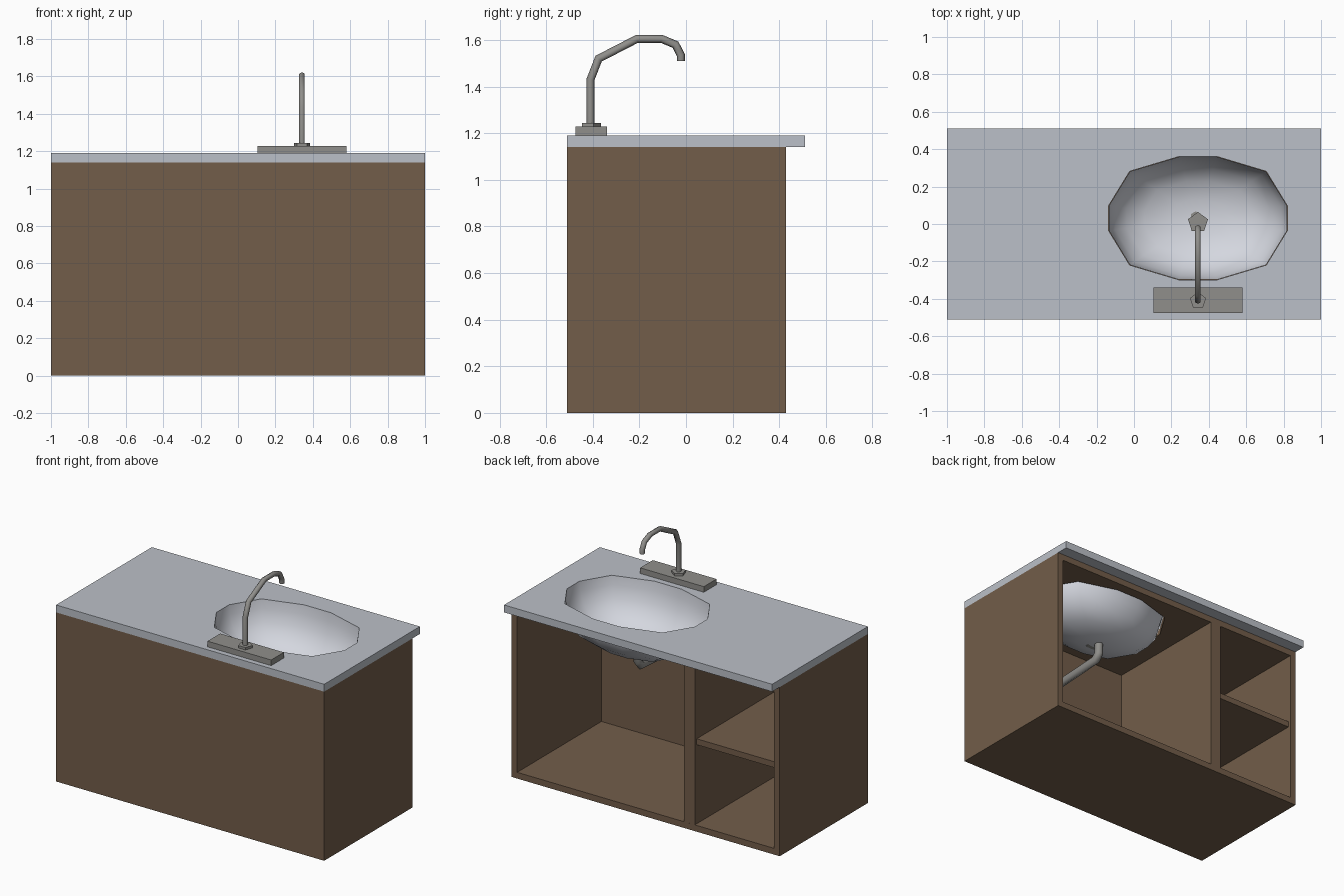
import bpy, bmesh, math
from mathutils import Vector

cube = bpy.data.objects.get("Cube")
if cube:
    bpy.data.objects.remove(cube, do_unlink=True)


def material(name, rgb):
    m = bpy.data.materials.new(name)
    m.use_nodes = True
    m.diffuse_color = (*rgb, 1)
    m.node_tree.nodes["Principled BSDF"].inputs["Base Color"].default_value = (*rgb, 1)
    return m


WOOD = material("brown wood", (0.17, 0.11, 0.068))
STONE = material("pale grey stone", (0.50, 0.53, 0.58))
CERAMIC = material("white ceramic", (0.66, 0.68, 0.74))
METAL = material("grey metal", (0.28, 0.275, 0.26))


def add_mesh(name, bm, mat):
    mesh = bpy.data.meshes.new(name)
    bm.to_mesh(mesh)
    bm.free()
    mesh.materials.append(mat)
    ob = bpy.data.objects.new(name, mesh)
    bpy.context.collection.objects.link(ob)
    return ob


def box(name, x, y, z, mat):
    bm = bmesh.new()
    bmesh.ops.create_cube(bm, size=1)
    for v in bm.verts:
        v.co = [(r[0] + r[1]) / 2 + c * (r[1] - r[0]) for c, r in zip(v.co, (x, y, z))]
    return add_mesh(name, bm, mat)


def loft(bm, rings):
    loops = [[bm.verts.new(p) for p in ring] for ring in rings]
    for a, b in zip(loops, loops[1:]):
        for i in range(len(a)):
            j = (i + 1) % len(a)
            bm.faces.new((a[i], a[j], b[j], b[i]))
    return loops


def smooth(ob, degrees):
    bpy.ops.object.select_all(action='DESELECT')
    ob.select_set(True)
    bpy.context.view_layer.objects.active = ob
    bpy.ops.object.shade_smooth_by_angle(angle=math.radians(degrees))


def pentagon(name, centre, radius, height):
    bm = bmesh.new()
    x, y, z = centre
    rings = [[(x + radius * math.sin(i * math.tau / 5), y + radius * math.cos(i * math.tau / 5), h)
              for i in range(5)] for h in (z, z + height)]
    for loop in loft(bm, rings):
        bm.faces.new(loop)
    bmesh.ops.recalc_face_normals(bm, faces=bm.faces)
    return add_mesh(name, bm, METAL)


def tube(name, path, radius, sides=6):
    # sweep a polygon along a path lying in a plane of constant x
    pts = [Vector(p) for p in path]
    rings = []
    for i, p in enumerate(pts):
        before = (p - pts[i - 1]).normalized() if i else None
        after = (pts[i + 1] - p).normalized() if i + 1 < len(pts) else None
        t = ((before or after) + (after or before)).normalized()
        side = Vector((1, 0, 0))
        up = t.cross(side)
        stretch = 1 / max(0.5, t.dot(after or before))
        rings.append([p + radius * (side * math.sin(k * math.tau / sides)
                                    + up * stretch * math.cos(k * math.tau / sides))
                      for k in range(sides)])
    bm = bmesh.new()
    loops = loft(bm, rings)
    bm.faces.new(loops[0])
    bm.faces.new(loops[-1])
    bmesh.ops.recalc_face_normals(bm, faces=bm.faces)
    smooth(add_mesh(name, bm, METAL), 65)


# Cabinet carcass, open at the rear
T, TOP, FRONT, REAR = 0.042, 1.14, -0.51, 0.43
box("cabinet_front", (-1, 1), (FRONT, FRONT + T), (0, TOP), WOOD)
inside = (FRONT + T, REAR)
box("cabinet_left_side", (1 - T, 1), inside, (0, TOP), WOOD)
box("cabinet_right_side", (-1, -1 + T), inside, (0, TOP), WOOD)
box("cabinet_floor", (-1 + T, 1 - T), inside, (0, T), WOOD)
ceiling = box("cabinet_ceiling", (-1 + T, 1 - T), inside, (TOP - T, TOP), WOOD)
box("divider", (-0.367, -0.287), inside, (T, TOP - T), WOOD)
box("shelf", (-1 + T, -0.367), (FRONT + T, REAR - 0.02), (0.575, 0.615), WOOD)
counter = box("countertop", (-1, 1), (-0.51, 0.51), (TOP, 1.19), STONE)

# Twelve-sided oval basin
CX, CY = 0.342, 0.031
quarter = [(0.476, 0.067), (0.364, 0.25), (0.10, 0.329)]
half = quarter + [(-x, y) for x, y in reversed(quarter)]
outline = half + [(-x, -y) for x, y in half]


def oval(scale, z):
    return [(CX + x * scale, CY + y * scale, z) for x, y in outline]


bm = bmesh.new()
profile = [(1, 1.188), (0.985, 1.13), (0.93, 1.05), (0.80, 0.97), (0.60, 0.915), (0.3, 0.882)]
loops = loft(bm, [oval(s, z) for s, z in profile])
bottom = bm.verts.new((CX, CY, 0.875))
for a, b in zip(loops[-1], loops[-1][1:] + loops[-1][:1]):
    bm.faces.new((a, b, bottom))
bmesh.ops.recalc_face_normals(bm, faces=bm.faces)
if bottom.normal.z < 0:
    bmesh.ops.reverse_faces(bm, faces=bm.faces)
smooth(add_mesh("basin", bm, CERAMIC), 60)

# Basin opening through the countertop and the cabinet ceiling
bm = bmesh.new()
for loop in loft(bm, [oval(1.003, 1.0), oval(1.003, 1.3)]):
    bm.faces.new(loop)
bmesh.ops.recalc_face_normals(bm, faces=bm.faces)
cutter = add_mesh("basin_cutter", bm, STONE)
for ob in (counter, ceiling):
    mod = ob.modifiers.new("basin_opening", 'BOOLEAN')
    mod.operation = 'DIFFERENCE'
    mod.solver = 'EXACT'
    mod.object = cutter
    bpy.ops.object.select_all(action='DESELECT')
    bpy.context.view_layer.objects.active = ob
    ob.select_set(True)
    bpy.ops.object.modifier_apply(modifier=mod.name)
bpy.data.objects.remove(cutter, do_unlink=True)

# Tap
FY = -0.41
box("tap_base", (0.105, 0.58), (-0.475, -0.34), (1.19, 1.228), METAL)
pentagon("tap_collar", (CX, FY, 1.228), 0.045, 0.016)
spout = [(FY, 1.235), (FY, 1.43), (-0.375, 1.52), (-0.21, 1.605), (-0.105, 1.605),
         (-0.045, 1.58), (-0.022, 1.535), (-0.022, 1.51)]
tube("tap_spout", [(CX, y, z) for y, z in spout], 0.017)

# Drain and waste pipe
pentagon("drain", (CX, 0.008, 0.878), 0.056, 0.012)
waste = [(0.04, 0.88), (0.04, 0.81), (0.01, 0.775), (FRONT + T / 2, 0.745)]
tube("waste_pipe", [(0.33, y, z) for y, z in waste], 0.028)
